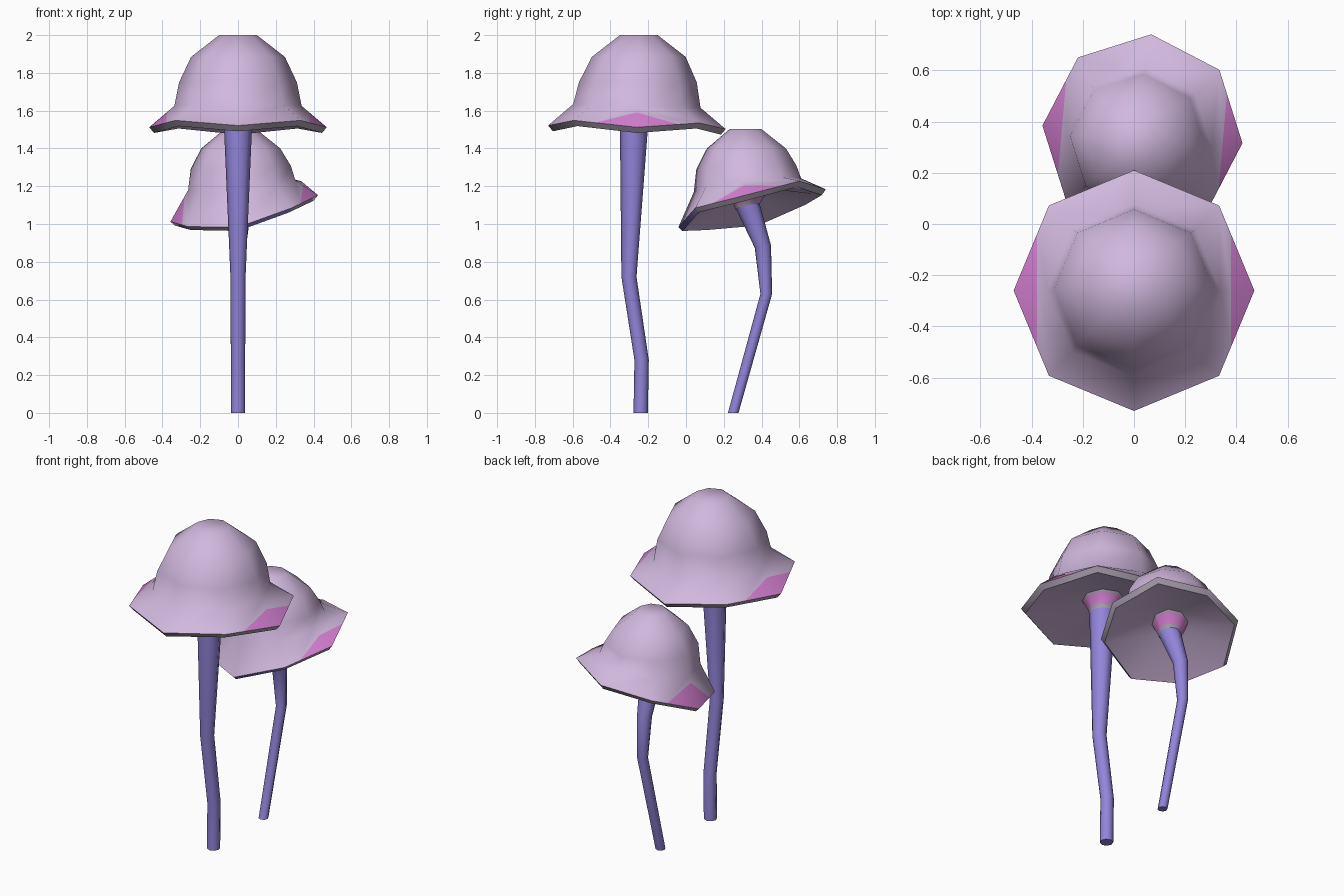
import bpy, bmesh, math
from mathutils import Vector

if "Cube" in bpy.data.objects:
    bpy.data.objects.remove(bpy.data.objects["Cube"])

def material(name, rgb):
    m = bpy.data.materials.new(name)
    m.diffuse_color = (*rgb, 1)
    m.use_nodes = True
    m.node_tree.nodes["Principled BSDF"].inputs["Base Color"].default_value = m.diffuse_color
    return m

MATS = [material("pale_lilac", (0.64, 0.48, 0.73)),
        material("orchid_pink", (0.68, 0.22, 0.66)),
        material("stem_violet", (0.29, 0.235, 0.70)),
        material("grey_mauve", (0.42, 0.36, 0.45))]
LILAC, PINK, VIOLET, GREY = range(4)


def loft(bm, rings, bands, turn=0.0, sides=8, ends=(True, True)):
    """Skin rings of (x, y, z, radius, slope_x, slope_y, zigzag); bands = material per gap."""
    loops = []
    for x, y, z, r, *rest in rings:
        sx, sy, zig = (rest + [0, 0, 0])[:3]
        loop = []
        for i in range(sides):
            a = turn + math.tau * i / sides
            dx, dy = r * math.cos(a), r * math.sin(a)
            dz = sx * dx + sy * dy + (zig if i % 2 else -zig)
            loop.append(bm.verts.new((x + dx, y + dy, z + dz)))
        loops.append(loop)
    faces = []
    for lo, hi, mat in zip(loops, loops[1:], bands):
        row = []
        for i in range(sides):
            j = (i + 1) % sides
            f = bm.faces.new((lo[i], lo[j], hi[j], hi[i]))
            f.material_index = mat
            row.append(f)
        faces.append(row)
    for use, loop, mat in ((ends[0], loops[0], bands[0]), (ends[1], loops[-1], bands[-1])):
        if use:
            bm.faces.new(loop).material_index = mat
    return faces


def finish(bm, name):
    bmesh.ops.recalc_face_normals(bm, faces=bm.faces[:])
    for f in bm.faces:
        f.smooth = True
    for e in bm.edges:
        if len(e.link_faces) == 2 and e.calc_face_angle() > math.radians(58):
            e.smooth = False
    me = bpy.data.meshes.new(name)
    bm.to_mesh(me)
    bm.free()
    for m in MATS:
        me.materials.append(m)
    ob = bpy.data.objects.new(name, me)
    bpy.context.collection.objects.link(ob)


def cap(name, rings, turn, patch, blue_rim=None):
    bm = bmesh.new()
    # underside, rim edge, flared brim, then dome
    rows = loft(bm, rings, [LILAC, GREY, PINK, LILAC, LILAC, LILAC], turn)
    if blue_rim is not None:
        rows[1][blue_rim].material_index = VIOLET
    # cut the two pink side patches out of the brim
    c = Vector(rings[2][:3])
    axis = Vector((math.cos(turn), math.sin(turn), 0))
    for s in (1, -1):
        bmesh.ops.bisect_plane(bm, geom=bm.verts[:] + bm.edges[:] + bm.faces[:],
                               plane_co=c + axis * s * patch, plane_no=axis)
    for f in bm.faces:
        if f.material_index == PINK and abs((f.calc_center_median() - c).dot(axis)) < patch:
            f.material_index = LILAC
    finish(bm, name)


def stem(name, rings, collar):
    bm = bmesh.new()
    loft(bm, rings, [VIOLET] * (len(rings) - 1))
    finish(bm, name)
    # flared collar joining stem and cap
    bm = bmesh.new()
    loft(bm, collar, [GREY, PINK, GREY], ends=(False, False))
    finish(bm, name + "_collar")


# tall mushroom
Y = -0.26
cap("tall_cap", [
    (0, Y, 1.585, 0.12),
    (0, Y, 1.497, 0.445, 0, -0.02, 0.015),
    (0, Y, 1.527, 0.47, 0, -0.02, 0.015),
    (0, Y, 1.625, 0.337, 0, -0.03),
    (0, Y + 0.005, 1.75, 0.312),
    (0, Y + 0.01, 1.885, 0.248),
    (0, Y + 0.01, 2.0, 0.10)], 0, 0.378)
stem("tall_stem", [
    (0, -0.24, 0, 0.038), (0, -0.235, 0.28, 0.038),
    (0, -0.302, 0.72, 0.040), (0, -0.275, 1.53, 0.075)],
    [(0, -0.275, 1.50, 0.075), (0, -0.273, 1.525, 0.082),
     (0, -0.265, 1.572, 0.115), (0, -0.262, 1.59, 0.128)])

# short leaning mushroom
cap("short_cap", [
    (0.025, 0.345, 1.16, 0.10, 0.2, 0.24),
    (0.033, 0.35, 1.07, 0.37, 0.2, 0.24, 0.012),
    (0.033, 0.35, 1.095, 0.392, 0.2, 0.24, 0.012),
    (0.02, 0.325, 1.205, 0.285, 0.1, 0.12),
    (0.015, 0.32, 1.30, 0.266, 0.03, 0.03),
    (0.015, 0.32, 1.40, 0.21),
    (0.012, 0.315, 1.502, 0.085)], math.radians(-5), 0.315, 6)
stem("short_stem", [
    (0, 0.25, 0, 0.028), (0, 0.425, 0.63, 0.031),
    (0, 0.407, 0.88, 0.043, 0, 0.15), (0.01, 0.325, 1.10, 0.063, 0.1, 0.24)],
    [(0.01, 0.326, 1.09, 0.064, 0.15, 0.24), (0.012, 0.328, 1.105, 0.07, 0.2, 0.24),
     (0.02, 0.338, 1.15, 0.098, 0.2, 0.24), (0.023, 0.342, 1.165, 0.108, 0.2, 0.24)])
